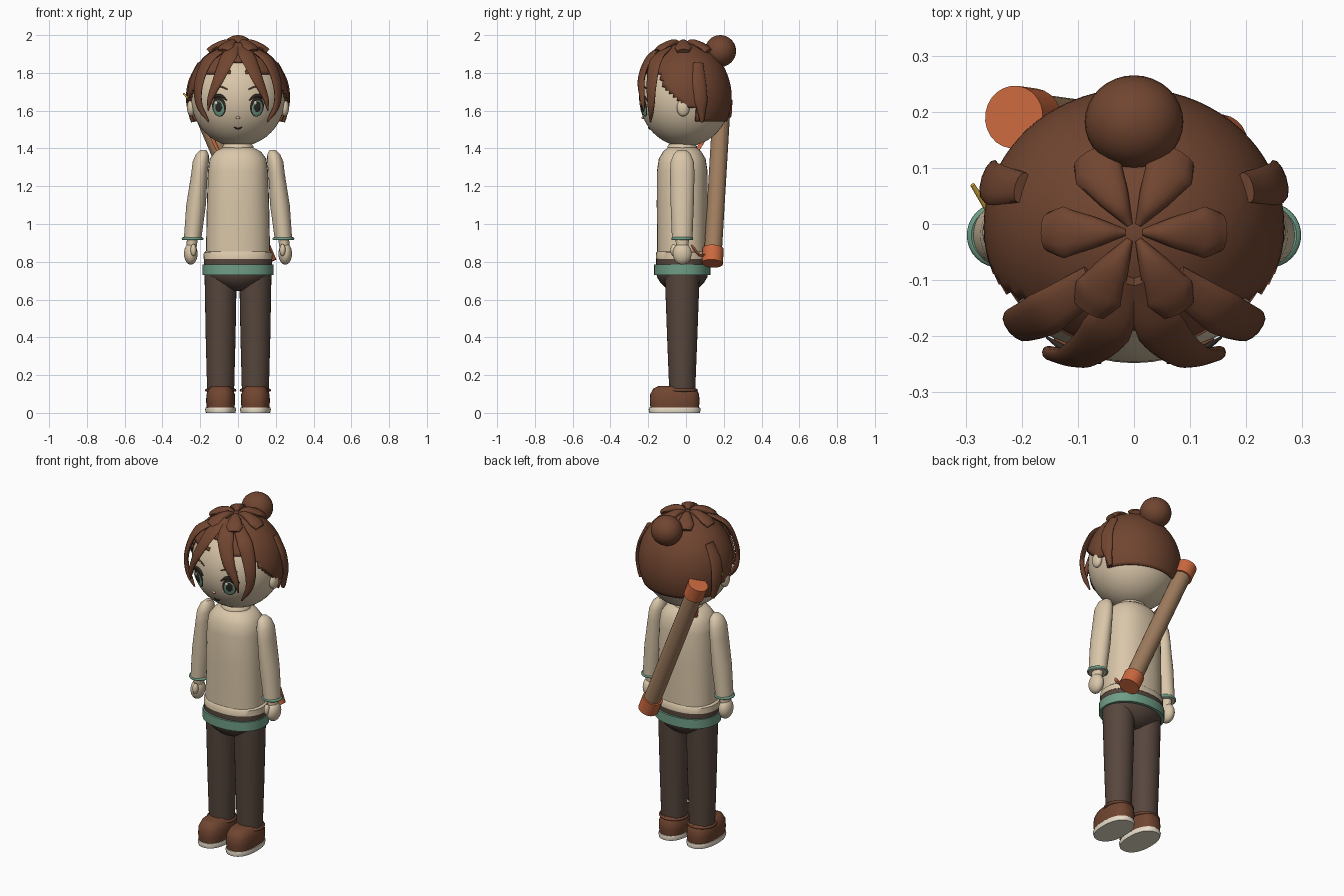
import bpy, bmesh, math
from mathutils import Vector, Matrix

if "Cube" in bpy.data.objects:
    bpy.data.objects.remove(bpy.data.objects["Cube"])


def mat(name, *c):
    m = bpy.data.materials.new(name)
    m.diffuse_color = (*c, 1)
    m.use_nodes = True
    m.node_tree.nodes["Principled BSDF"].inputs["Base Color"].default_value = m.diffuse_color
    return m


CREAM = mat("cream", .70, .57, .40)
BROWN = mat("chestnut", .165, .06, .03)
TROUSER = mat("dark trousers", .095, .062, .047)
GREEN = mat("sage green", .16, .34, .24)
ORANGE = mat("burnt orange", .60, .14, .05)
TAN = mat("tan", .34, .20, .11)
YELLOW = mat("yellow", .75, .45, .06)
DARK = mat("dark eye", .03, .022, .018)
IVORY = mat("ivory", .80, .72, .58)
PINK = mat("pink", .72, .36, .27)


def finish(bm, name, m, angle=45):
    bmesh.ops.recalc_face_normals(bm, faces=bm.faces)
    me = bpy.data.meshes.new(name)
    bm.to_mesh(me)
    bm.free()
    me.materials.append(m)
    me.shade_smooth()
    me.set_sharp_from_angle(angle=math.radians(angle))
    ob = bpy.data.objects.new(name, me)
    bpy.context.collection.objects.link(ob)
    return ob


def bridge(bm, loops):
    rows = [[bm.verts.new(p) for p in loop] for loop in loops]
    n = len(rows[0])
    for a, b in zip(rows, rows[1:]):
        for i in range(n):
            j = (i + 1) % n
            bm.faces.new((a[i], a[j], b[j], b[i]))
    bm.faces.new(rows[0])
    bm.faces.new(rows[-1])


def loft(name, rings, m, n=2.0, seg=32):
    """Stack of (z, cx, cy, rx, ry) superellipse rings."""
    bm, loops = bmesh.new(), []
    for z, cx, cy, rx, ry in rings:
        loop = []
        for i in range(seg):
            a = 2 * math.pi * i / seg
            c, s = math.cos(a), math.sin(a)
            loop.append((cx + rx * math.copysign(abs(c) ** (2 / n), c),
                         cy + ry * math.copysign(abs(s) ** (2 / n), s), z))
        loops.append(loop)
    bridge(bm, loops)
    return finish(bm, name, m)


def rod(name, a, b, r, m, r2=None):
    a, b = Vector(a), Vector(b)
    r2 = r if r2 is None else r2
    ob = loft(name, [(0, 0, 0, r, r), ((b - a).length, 0, 0, r2, r2)], m, seg=24)
    ob.matrix_world = Matrix.Translation(a) @ (b - a).to_track_quat('Z', 'Y').to_matrix().to_4x4()
    return ob


def ellipsoid(name, loc, radii, m, rot=None, seg=32):
    bm = bmesh.new()
    bmesh.ops.create_uvsphere(bm, u_segments=seg, v_segments=seg // 2, radius=1)
    mw = Matrix.Diagonal((*radii, 1))
    if rot:
        mw = rot.to_matrix().to_4x4() @ mw
    bm.transform(Matrix.Translation(loc) @ mw)
    return finish(bm, name, m)


def ring(name, loc, R, r, m):
    bm, loops = bmesh.new(), []
    for i in range(32):
        a = 2 * math.pi * i / 32
        loops.append([bm.verts.new((loc[0] + (R + r * math.cos(b)) * math.cos(a),
                                    loc[1] + (R + r * math.cos(b)) * math.sin(a),
                                    loc[2] + r * math.sin(b)))
                      for b in [k * math.pi / 4 for k in range(8)]])
    for i in range(32):
        p, q = loops[i], loops[(i + 1) % 32]
        for k in range(8):
            l = (k + 1) % 8
            bm.faces.new((p[k], p[l], q[l], q[k]))
    return finish(bm, name, m)


HEAD = Vector((0, -.005, 1.67))


def lock(name, pts, widths, thick, m, steps=6, seg=12):
    """Flattened strand swept along a smooth path, facing away from the head centre."""
    ps = [Vector(p) for p in pts]
    path = []
    for i in range(len(ps) - 1):
        a, b = ps[i], ps[i + 1]
        p0, p3 = (ps[i - 1] if i else 2 * a - b), (ps[i + 2] if i + 2 < len(ps) else 2 * b - a)
        last = i == len(ps) - 2
        for k in range(steps + last):
            t = k / steps
            p = .5 * (2 * a + (b - p0) * t + (2 * p0 - 5 * a + 4 * b - p3) * t * t
                      + (3 * a - p0 - 3 * b + p3) * t ** 3)
            path.append((p, widths[i] * (1 - t) + widths[i + 1] * t))
    bm, loops = bmesh.new(), []
    for i, (p, w) in enumerate(path):
        tan = (path[min(i + 1, len(path) - 1)][0] - path[max(i - 1, 0)][0]).normalized()
        side = tan.cross(p - HEAD).normalized()
        out = side.cross(tan).normalized()
        h = min(thick, w)
        loops.append([p + side * w * math.cos(a) + out * h * math.sin(a)
                      for a in [2 * math.pi * k / seg for k in range(seg)]])
    bridge(bm, loops)
    return finish(bm, name, m, 60)


# Head and hair cap cut to a stepped hairline
ellipsoid("head", HEAD, (.25, .243, .26), CREAM, seg=48)
bm = bmesh.new()
bmesh.ops.create_uvsphere(bm, u_segments=72, v_segments=48, radius=1)
bm.transform(Matrix.Translation(HEAD) @ Matrix.Diagonal((.268, .247, .29, 1)))


def hairline(x, y):
    if y < -.13:
        return 1.86 if abs(x) < .05 else 1.79
    if y < -.03:
        return 1.74 - .9 * (y + .13)
    return 1.62 if y < .06 else 1.535


bare = [f for f in bm.faces
        if f.calc_center_median().z < hairline(*f.calc_center_median().xy)]
bmesh.ops.delete(bm, geom=bare, context='FACES')
cap = finish(bm, "hair_cap", BROWN)
shell = cap.modifiers.new("thickness", 'SOLIDIFY')
shell.thickness, shell.offset = .018, -1
ellipsoid("hair_bun", (0, .182, 1.916), (.088, .083, .084), BROWN)

# Crown locks radiating from the parting
for k in range(6):
    a = k * math.pi / 3
    lock("crown_lock", [(r * math.cos(a), -.015 + r * math.sin(a), z) for r, z in
                        ((.015, 1.958), (.07, 1.958), (.125, 1.935), (.155, 1.912))],
         (.006, .028, .046, .034), .018, BROWN)

# Fringe, side locks, ears and face
def on_face(x, z, k=1.0):
    y = .243 * math.sqrt(max(0, 1 - (x / .25) ** 2 - ((z - 1.67) / .26) ** 2))
    return HEAD + Vector((x, -y, z - 1.67)) * k


def plate(name, x, z, rx, rz, lift, m):
    p = on_face(x, z)
    d = p - HEAD
    nrm = Vector((d.x / .0625, d.y / .059, d.z / .0676)).normalized()
    ellipsoid(name, p + nrm * lift, (rx, .0045, rz), m, nrm.to_track_quat('-Y', 'Z'), 24)


for s in (-1, 1):
    lock("inner_fringe", [(s * .01, -.10, 1.95), (s * .05, -.19, 1.885), (s * .10, -.235, 1.775),
                          (s * .145, -.232, 1.67), (s * .158, -.222, 1.60)],
         (.03, .045, .034, .017, .003), .013, BROWN)
    lock("outer_fringe", [(s * .07, -.10, 1.93), (s * .16, -.16, 1.865), (s * .208, -.182, 1.74),
                          (s * .205, -.185, 1.63), (s * .155, -.188, 1.54)],
         (.03, .042, .034, .022, .004), .013, BROWN)
    lock("side_lock", [(s * .20, .065, 1.85), (s * .247, .07, 1.75),
                       (s * .258, .08, 1.65), (s * .238, .085, 1.54)],
         (.028, .038, .036, .010), .014, BROWN)
    ellipsoid("ear", (s * .248, -.015, 1.615), (.022, .034, .045), CREAM)
    x = s * .1
    plate("eye_rim", x, 1.622, .040, .054, .001, DARK)
    plate("iris", x, 1.614, .031, .043, .004, GREEN)
    plate("pupil", x, 1.622, .019, .029, .007, DARK)
    plate("eye_glint", x - .012, 1.642, .009, .011, .0095, IVORY)
    lock("upper_lash", [on_face(s * u, z, 1.025) for u, z in
                        ((.058, 1.655), (.085, 1.677), (.115, 1.677), (.152, 1.650))],
         (.003, .008, .009, .002), .006, DARK)
    lock("eyebrow", [on_face(s * u, z, 1.012) for u, z in
                     ((.055, 1.712), (.095, 1.727), (.140, 1.712))],
         (.003, .005, .002), .004, BROWN)
ellipsoid("nose", on_face(0, 1.563), (.011, .009, .008), PINK, seg=16)
lock("mouth", [on_face(u, z, 1.006) for u, z in ((-.020, 1.513), (0, 1.505), (.020, 1.513))],
     (.002, .005, .002), .004, DARK)
rod("hair_pin", (-.25, .01, 1.65), (-.288, .07, 1.69), .007, YELLOW, .004)

# Neck, jumper and collar
Y = -.02
loft("neck", [(1.38, 0, Y, .062, .062), (1.46, 0, Y, .062, .062)], CREAM)
loft("jumper", [(z, 0, Y, rx, ry) for z, rx, ry in
                ((.835, .170, .132), (1.1, .165, .135), (1.28, .159, .134), (1.345, .150, .124),
                 (1.385, .120, .100), (1.405, .08, .075))], CREAM, 2.3)
loft("jumper_hem", [(.815, 0, Y, .183, .140), (.848, 0, Y, .181, .139),
                    (.858, 0, Y, .168, .130)], CREAM, 2.2)
loft("collar", [(1.392, 0, Y, .084, .079), (1.412, 0, Y, .082, .077),
                (1.424, 0, Y, .072, .068)], CREAM)

# Waistband, belt and hips
loft("waistband", [(.775, 0, Y, .181, .138), (.82, 0, Y, .181, .138)], TROUSER, 2.2)
loft("belt", [(.73, 0, Y, .187, .150), (.785, 0, Y, .187, .150)], GREEN, 2.2)
loft("hips", [(z, 0, Y, rx, ry) for z, rx, ry in
              ((.76, .178, .138), (.72, .172, .134), (.69, .137, .116),
               (.665, .09, .09), (.645, .04, .05))], TROUSER)

for s in (-1, 1):
    # Legs and shoes
    x = s * .092
    loft("trouser_leg", [(z, x, Y, rx, ry) for z, rx, ry in
                         ((.10, .071, .068), (.4, .079, .080), (.73, .085, .092))], TROUSER)
    ring("ankle_trim", (x, Y, .12), .075, .008, BROWN)
    loft("shoe", [(z, x, cy, rx, ry) for z, cy, rx, ry in
                  ((.025, -.06, .073, .128), (.06, -.06, .077, .132), (.10, -.06, .075, .129),
                   (.13, -.06, .062, .112), (.142, -.06, .045, .085))], BROWN, 2.6)
    loft("shoe_sole", [(0, x, -.06, .078, .134), (.018, x, -.06, .082, .138),
                       (.028, x, -.06, .079, .135)], IVORY, 2.3)
    # Sleeves, cuffs and hands
    loft("sleeve", [(z, s * cx, Y, rx, ry) for z, cx, rx, ry in
                    ((.915, .241, .046, .054), (1.1, .222, .052, .061), (1.27, .204, .043, .065),
                     (1.33, .197, .043, .061), (1.37, .189, .034, .045),
                     (1.392, .183, .015, .022))], CREAM)
    ring("wrist_cuff", (s * .24, Y, .922), .050, .008, GREEN)
    loft("wrist", [(.87, s * .246, Y, .026, .032), (.93, s * .241, Y, .03, .036)], CREAM)
    ellipsoid("hand", (s * .25, Y, .843), (.036, .050, .058), CREAM)
    ellipsoid("thumb", (s * .236, -.065, .862), (.016, .018, .032), CREAM, seg=16)

# Carrying tube slung across the back, with end caps and strap
low, high = Vector((.148, .14, .80)), Vector((-.21, .19, 1.645))
axis = (high - low).normalized()
rod("tube_body", low, high, .047, TAN)
rod("tube_cap_low", low - axis * .01, low + axis * .075, .056, ORANGE)
rod("tube_cap_high", high - axis * .075, high + axis * .01, .056, ORANGE)
lock("tube_strap", [(.15, .13, .845), (.165, .06, .845), (.10, 0, 1.0), (-.05, .02, 1.3),
                    (-.105, .06, 1.39), (-.17, .15, 1.53)], (.014,) * 6, .006, ORANGE)
